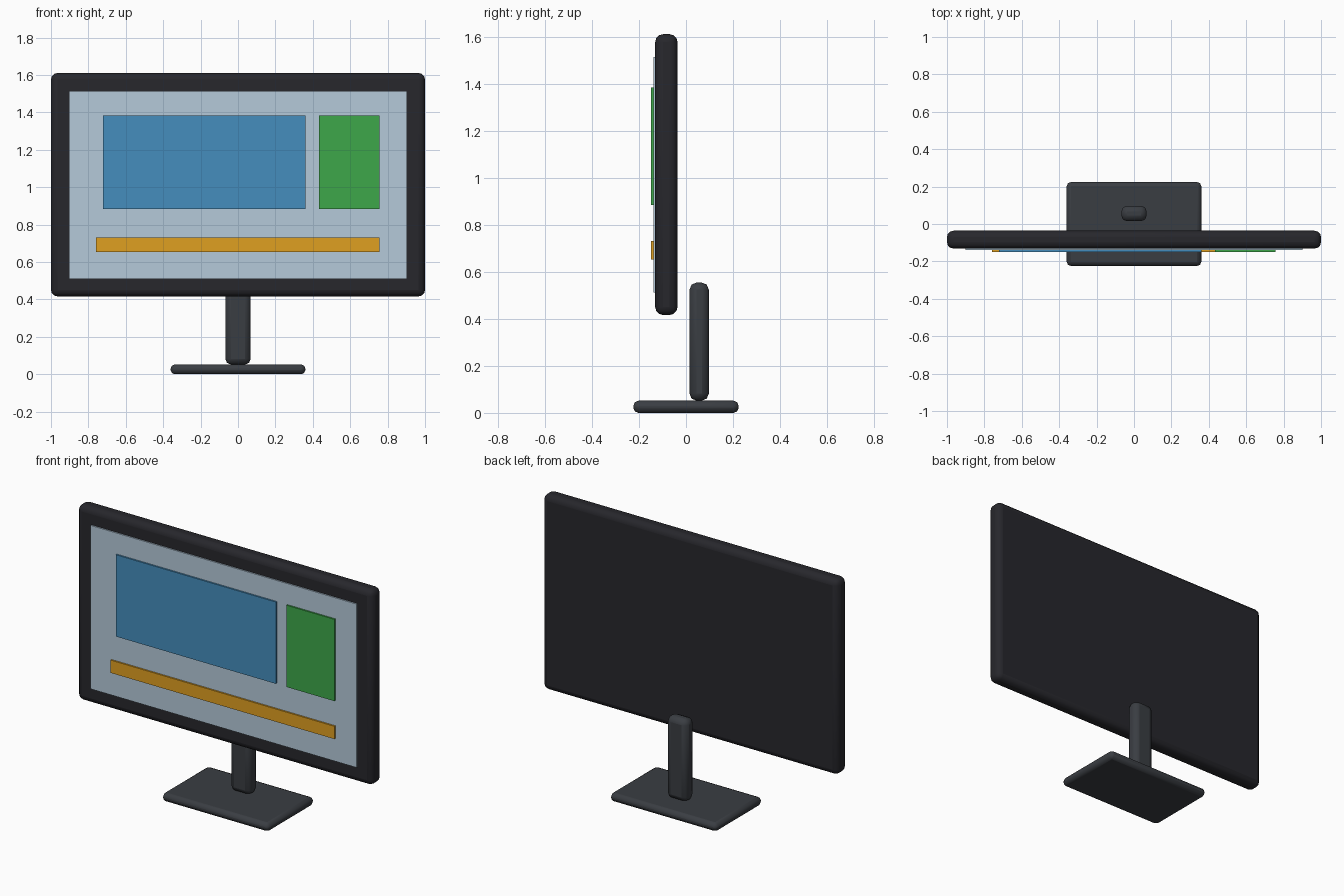
import bpy, math

if "Cube" in bpy.data.objects:
    bpy.data.objects.remove(bpy.data.objects["Cube"])


def material(name, color):
    m = bpy.data.materials.new(name)
    m.diffuse_color = (*color, 1)
    m.use_nodes = True
    m.node_tree.nodes["Principled BSDF"].inputs["Base Color"].default_value = m.diffuse_color
    return m


def box(name, xs, ys, zs, mat, bevel=0, segments=2):
    """Box spanning the given x, y, z ranges, with optional bevelled edges."""
    ranges = (xs, ys, zs)
    bpy.ops.mesh.primitive_cube_add(size=1, location=[(a + b) / 2 for a, b in ranges])
    ob = bpy.context.object
    ob.name = name
    ob.scale = [b - a for a, b in ranges]
    bpy.ops.object.transform_apply(location=False, rotation=False, scale=True)
    ob.data.materials.append(mat)
    if bevel:
        mod = ob.modifiers.new("Bevel", 'BEVEL')
        mod.width = bevel
        mod.segments = segments
        bpy.ops.object.shade_smooth_by_angle(angle=math.radians(30))
    return ob


black = material("black_plastic", (0.02, 0.02, 0.025))
grey = material("stand_grey", (0.042, 0.047, 0.055))
glass = material("screen_pale_blue", (0.46, 0.59, 0.70))
blue = material("window_blue", (0.06, 0.27, 0.51))
green = material("window_green", (0.047, 0.39, 0.067))
orange = material("bar_orange", (0.74, 0.35, 0.015))

# Stand
box("stand_base", (-0.36, 0.36), (-0.224, 0.224), (0, 0.052), grey, 0.022)
box("stand_neck", (-0.068, 0.068), (0.015, 0.097), (0.052, 0.554), grey, 0.03)

# Monitor body and display surface
box("monitor_housing", (-1, 1), (-0.131, -0.036), (0.416, 1.61), black, 0.034, 3)
box("screen", (-0.9, 0.9), (-0.139, -0.129), (0.512, 1.512), glass)

# Raised panels shown on the screen
panels = [
    ("main_window", (-0.722, 0.36), (0.884, 1.384), blue),
    ("side_window", (0.432, 0.756), (0.884, 1.384), green),
    ("task_bar", (-0.758, 0.756), (0.652, 0.73), orange),
]
for name, xs, zs, mat in panels:
    box(name, xs, (-0.149, -0.138), zs, mat)
